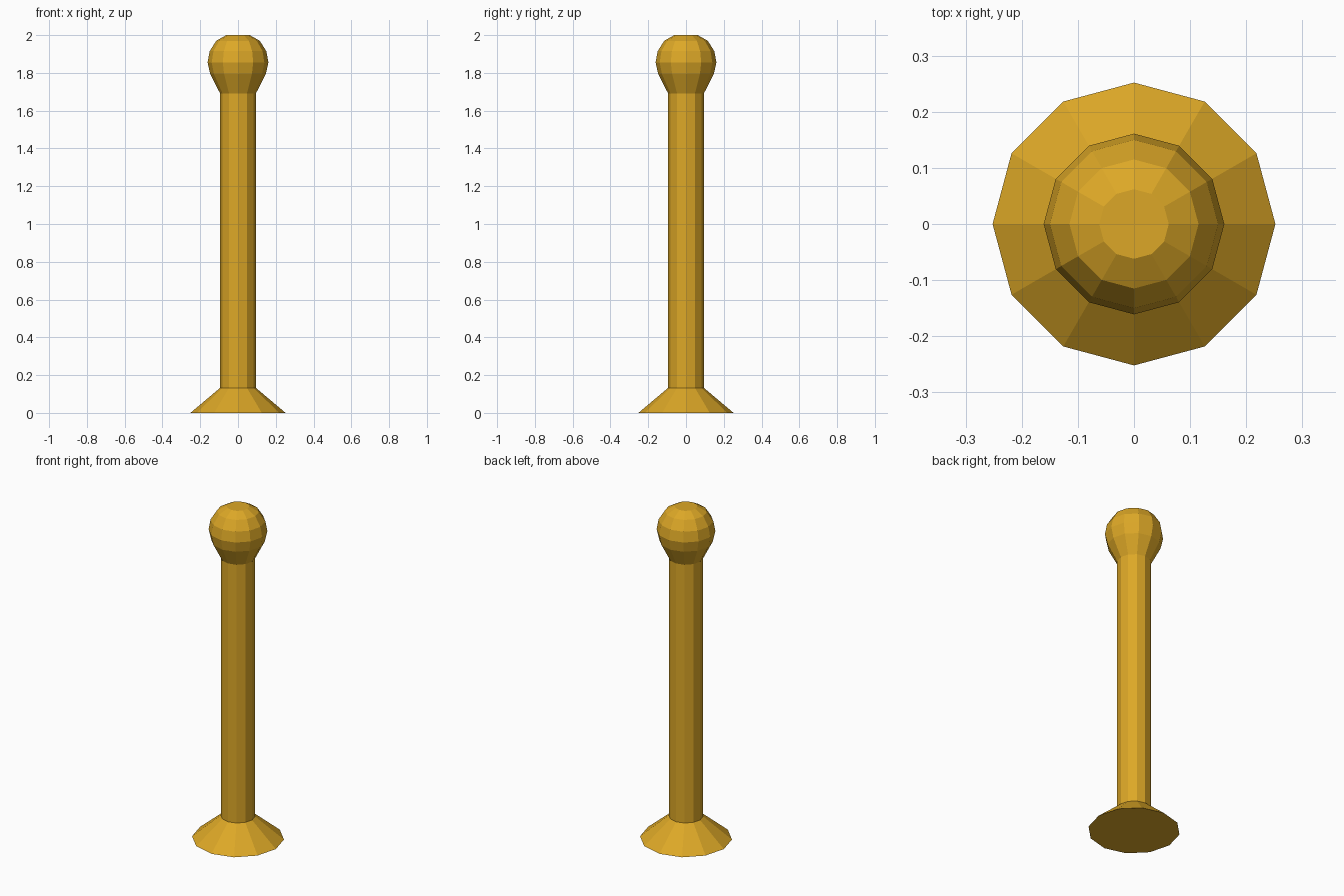
import bpy, bmesh
from math import cos, sin, tau

if "Cube" in bpy.data.objects:
    bpy.data.objects.remove(bpy.data.objects["Cube"])

SIDES = 12

paint = bpy.data.materials.new("yellow_paint")
paint.diffuse_color = (0.72, 0.39, 0.02, 1)
paint.use_nodes = True
paint.node_tree.nodes["Principled BSDF"].inputs["Base Color"].default_value = paint.diffuse_color


def lathe(name, profile):
    """Revolve (radius, height) points about z and cap both ends."""
    bm = bmesh.new()
    rings = [[bm.verts.new((r * cos(tau * i / SIDES), r * sin(tau * i / SIDES), z))
              for i in range(SIDES)] for r, z in profile]
    for low, high in zip(rings, rings[1:]):
        for i in range(SIDES):
            j = (i + 1) % SIDES
            bm.faces.new((low[i], low[j], high[j], high[i]))
    bm.faces.new(rings[0][::-1])
    bm.faces.new(rings[-1])
    mesh = bpy.data.meshes.new(name)
    bm.to_mesh(mesh)
    bm.free()
    mesh.materials.append(paint)
    obj = bpy.data.objects.new(name, mesh)
    bpy.context.collection.objects.link(obj)
    return obj


# One continuous post: flared foot, straight shaft, faceted ball top
lathe("bollard_post", [
    (0.252, 0.0), (0.094, 0.133),
    (0.094, 1.69),
    (0.147, 1.793), (0.161, 1.855), (0.15, 1.915), (0.115, 1.97), (0.062, 2.0),
])
